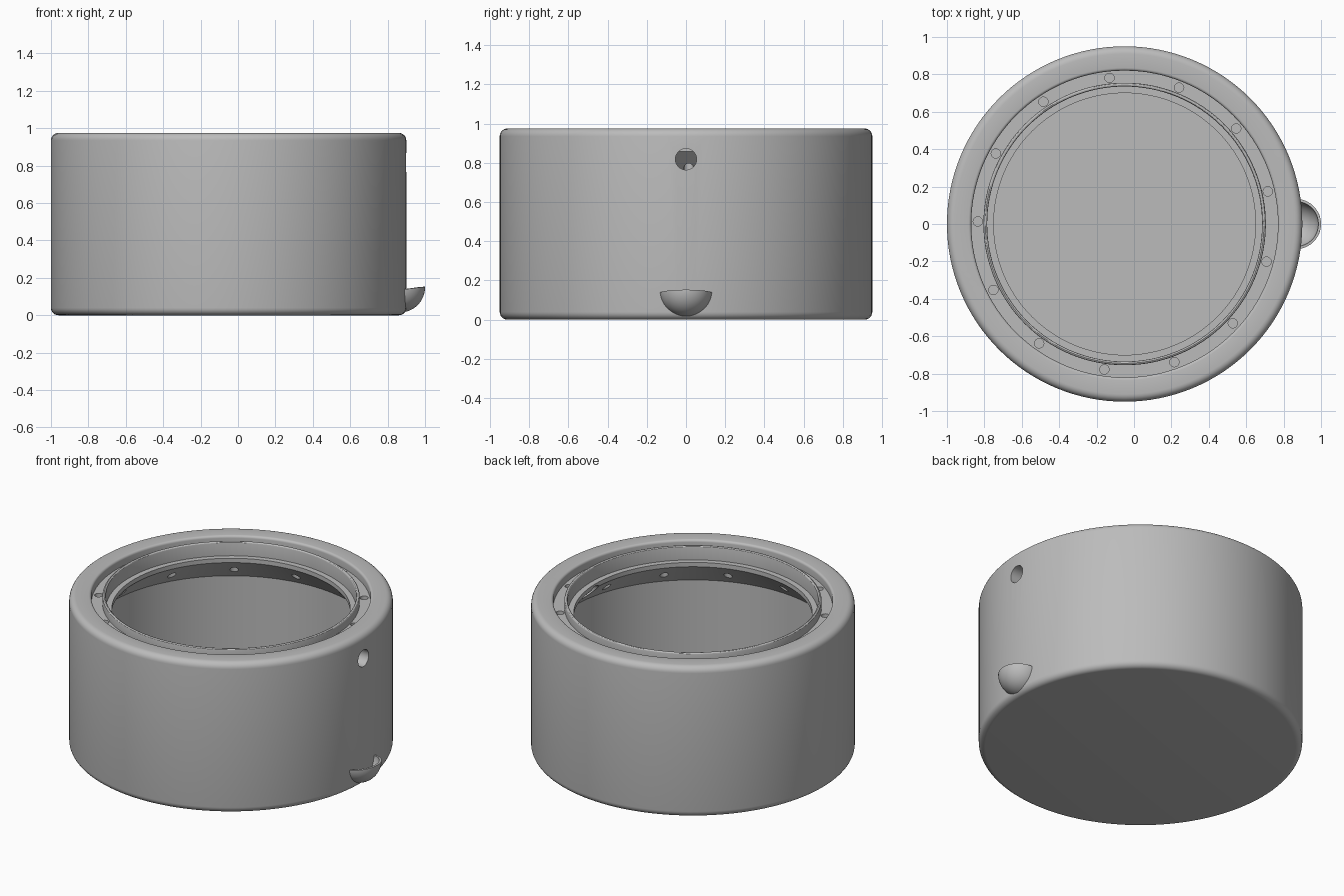
import bpy, bmesh, math
from mathutils import Matrix, Vector

cube = bpy.data.objects.get("Cube")
if cube:
    bpy.data.objects.remove(cube, do_unlink=True)

CX = -0.05            # axis of the round body
R, H = 0.95, 0.975    # body radius and height

grey = bpy.data.materials.new("plain_grey")
grey.use_nodes = True
grey.diffuse_color = (0.5, 0.5, 0.5, 1)
grey.node_tree.nodes["Principled BSDF"].inputs["Base Color"].default_value = (0.5, 0.5, 0.5, 1)


def make_object(name, bm):
    bmesh.ops.recalc_face_normals(bm, faces=bm.faces)
    mesh = bpy.data.meshes.new(name)
    bm.to_mesh(mesh)
    bm.free()
    mesh.materials.append(grey)
    obj = bpy.data.objects.new(name, mesh)
    bpy.context.collection.objects.link(obj)
    return obj


def arc(cx, cz, rad, start, end, steps=6):
    angles = [math.radians(start + (end - start) * i / steps) for i in range(steps + 1)]
    return [(cx + rad * math.cos(a), cz + rad * math.sin(a)) for a in angles]


def lathe(name, profile, segments=128):
    bm = bmesh.new()
    verts = [bm.verts.new((r, 0, z)) for r, z in profile]
    edges = [bm.edges.new(pair) for pair in zip(verts, verts[1:])]
    bmesh.ops.spin(bm, geom=verts + edges, axis=(0, 0, 1), cent=(0, 0, 0),
                   angle=math.tau, steps=segments, use_merge=True)
    bmesh.ops.remove_doubles(bm, verts=bm.verts, dist=1e-4)
    obj = make_object(name, bm)
    obj.location.x = CX
    return obj


def smooth(obj):
    bpy.ops.object.select_all(action='DESELECT')
    obj.select_set(True)
    bpy.context.view_layer.objects.active = obj
    bpy.ops.object.shade_smooth_by_angle(angle=math.radians(30))


# Hollow body: rounded outside, groove, slim rim, ledge, sloped ceiling, cavity
profile = [(0, 0)]
profile += arc(R - 0.04, 0.04, 0.04, -90, 0)
profile += arc(R - 0.04, H - 0.04, 0.04, 0, 90)
profile += arc(0.835, H - 0.015, 0.015, 90, 180, 4)
profile += [(0.82, 0.92), (0.755, 0.92)]
profile += arc(0.745, H - 0.01, 0.01, 0, 180)
profile += [(0.735, 0.885), (0.70, 0.885), (0.70, 0.857),
            (0.86, 0.697), (0.86, 0.08), (0, 0.08)]
body = lathe("body", profile)

# Cutters: ring of drain holes through the groove and one hole in the side
bm = bmesh.new()
DRAINS = 13
for i in range(DRAINS):
    a = math.radians(179) + math.tau * i / DRAINS
    spot = Matrix.Translation((CX + 0.785 * math.cos(a), 0.785 * math.sin(a), 0.82))
    bmesh.ops.create_cone(bm, cap_ends=True, segments=20, radius1=0.025, radius2=0.025,
                          depth=0.3, matrix=spot)
side = Matrix.Translation((0.78, 0, 0.818)) @ Matrix.Rotation(math.pi / 2, 4, 'Y')
bmesh.ops.create_cone(bm, cap_ends=True, segments=40, radius1=0.054, radius2=0.054,
                      depth=0.5, matrix=side)
cutter = make_object("hole_cutter", bm)
cutter.hide_render = True

cut = body.modifiers.new("holes", 'BOOLEAN')
cut.operation = 'DIFFERENCE'
cut.solver = 'EXACT'
cut.object = cutter
bpy.context.view_layer.objects.active = body
bpy.ops.object.modifier_apply(modifier=cut.name)
bpy.data.objects.remove(cutter, do_unlink=True)
smooth(body)

# Spout cup: thin half bowl with a slightly tilted rim, set into the wall
bm = bmesh.new()
bmesh.ops.create_uvsphere(bm, u_segments=48, v_segments=32, radius=0.135,
                          matrix=Matrix.Translation((0.865, 0, 0.15)))
for point, normal in (((1, 0, 0.153), (-0.13, 0, 1)), ((0.85, 0, 0), (-1, 0, 0))):
    bmesh.ops.bisect_plane(bm, geom=bm.verts[:] + bm.edges[:] + bm.faces[:],
                           plane_co=Vector(point), plane_no=Vector(normal), clear_outer=True)
cup = make_object("spout_cup", bm)
shell = cup.modifiers.new("thickness", 'SOLIDIFY')
shell.thickness = 0.014
shell.offset = -1
bpy.context.view_layer.objects.active = cup
bpy.ops.object.modifier_apply(modifier=shell.name)
smooth(cup)
